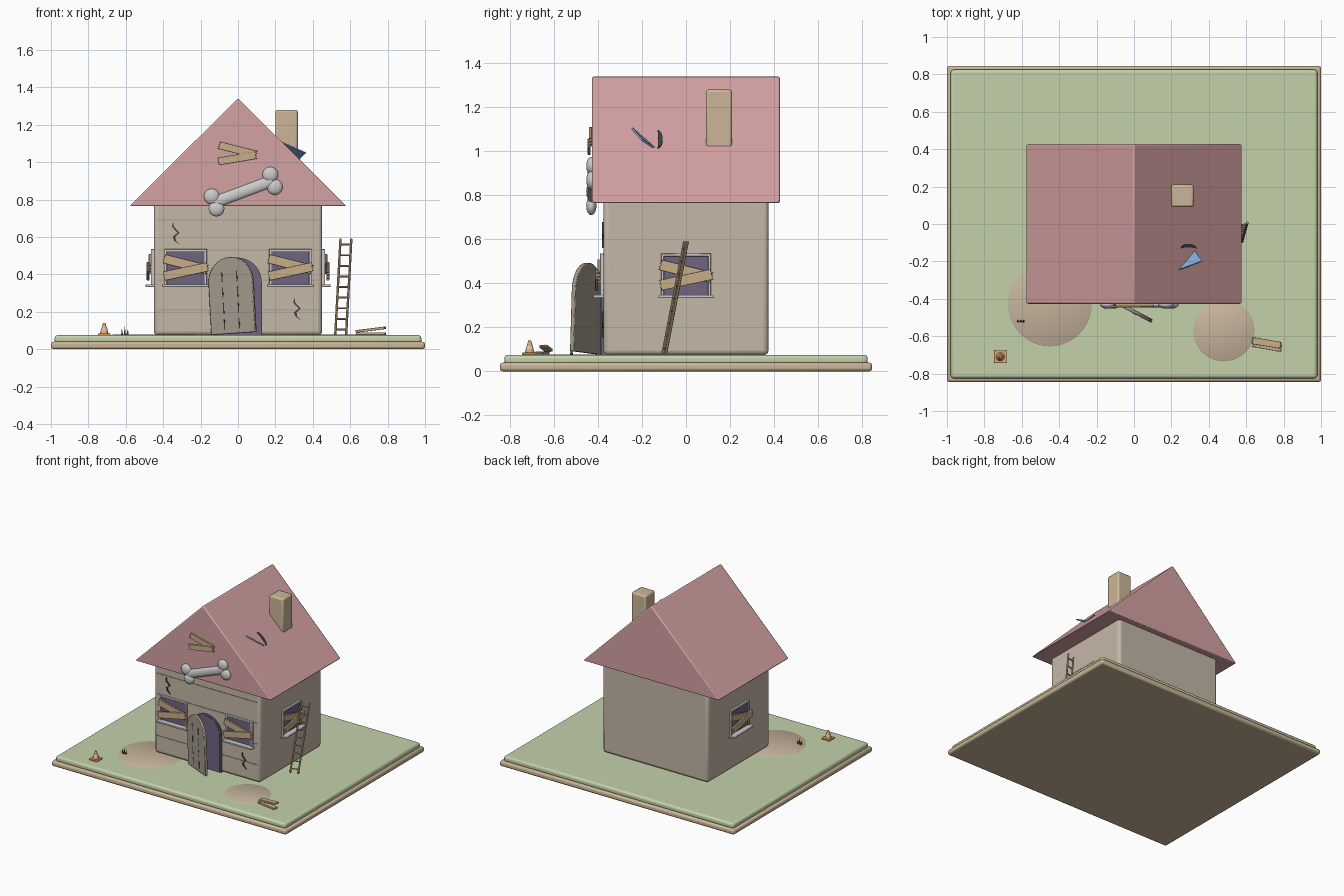
import bpy, bmesh, math
from mathutils import Matrix, Vector

if "Cube" in bpy.data.objects:
    bpy.data.objects.remove(bpy.data.objects["Cube"])

I = Matrix.Identity(4)
T = lambda x, y, z: Matrix.Translation((x, y, z))
R = lambda deg, ax: Matrix.Rotation(math.radians(deg), 4, ax)


def mat(name, r, g, b):
    m = bpy.data.materials.new(name)
    m.diffuse_color = (r, g, b, 1)
    m.use_nodes = True
    m.node_tree.nodes["Principled BSDF"].inputs["Base Color"].default_value = m.diffuse_color
    return m


WALL = mat("plaster", .56, .48, .39)
ROOF = mat("roof_pink", .66, .36, .36)
WOOD = mat("wood", .58, .42, .25)
TAN = mat("tan", .60, .47, .31)
GREEN = mat("grass", .55, .64, .40)
DIRT = mat("dirt", .57, .46, .34)
GLASS = mat("dark_violet", .16, .13, .21)
DARK = mat("dark", .06, .05, .05)
DOOR = mat("door_wood", .38, .33, .27)
BLUE = mat("blue", .22, .40, .70)
ORANGE = mat("orange", .80, .38, .12)
TUFT = mat("tuft", .12, .14, .09)


def finish(name, bm, m=None, M=I, bevel=0, seg=2):
    bmesh.ops.recalc_face_normals(bm, faces=bm.faces)
    me = bpy.data.meshes.new(name)
    bm.to_mesh(me)
    bm.free()
    me.transform(M)
    ob = bpy.data.objects.new(name, me)
    bpy.context.collection.objects.link(ob)
    if m:
        me.materials.append(m)
    if bevel:
        b = ob.modifiers.new("bevel", "BEVEL")
        b.width, b.segments, b.limit_method = bevel, seg, 'ANGLE'
    bpy.context.view_layer.objects.active = ob
    bpy.ops.object.select_all(action='DESELECT')
    ob.select_set(True)
    bpy.ops.object.shade_smooth_by_angle(angle=math.radians(35))
    return ob


def box(name, lo, hi, m=None, M=I, bevel=0, seg=2):
    bm = bmesh.new()
    c = [(a + b) / 2 for a, b in zip(lo, hi)]
    s = [b - a for a, b in zip(lo, hi)]
    bmesh.ops.create_cube(bm, size=1, matrix=T(*c) @ Matrix.Diagonal((*s, 1)))
    return finish(name, bm, m, M, bevel, seg)


def prism(name, pts, y0, y1, m=None, M=I, bevel=0):
    """Outline in the x-z plane, extruded from y0 to y1."""
    bm = bmesh.new()
    f = bm.faces.new([bm.verts.new((x, y0, z)) for x, z in pts])
    g = bmesh.ops.extrude_face_region(bm, geom=[f])
    vs = [v for v in g["geom"] if isinstance(v, bmesh.types.BMVert)]
    bmesh.ops.translate(bm, verts=vs, vec=(0, y1 - y0, 0))
    return finish(name, bm, m, M, bevel)


def cone(name, r1, r2, h, m, M, n=24):
    bm = bmesh.new()
    bmesh.ops.create_cone(bm, cap_ends=True, segments=n, radius1=r1, radius2=r2, depth=h)
    return finish(name, bm, m, M @ T(0, 0, h / 2))


def rod(name, a, b, r, m, n=8):
    a, b = Vector(a), Vector(b)
    q = (b - a).to_track_quat('Z', 'Y').to_matrix().to_4x4()
    return cone(name, r, r, (b - a).length, m, T(*a) @ q, n)


def board(name, p, q, w, M=I, t=.014):
    """Plank from p to q in the x-z plane with saw-cut ends."""
    p, q = Vector(p), Vector(q)
    L, ang = (q - p).length, math.degrees(math.atan2(q.y - p.y, q.x - p.x))
    saw = [(.008 * (i % 2), w * (i / 6 - .5)) for i in range(7)]
    pts = saw + [(L - .008 + 2 * (.004 if i % 2 == 0 else 0), w * (.5 - i / 6)) for i in range(7)]
    return prism(name, pts, -t, 0, WOOD, M @ T(p.x, 0, p.y) @ R(-ang, 'Y'), .002)


def arch(w, h, inset=0, n=20):
    r = w / 2 - inset
    pts = [(w / 2 - r, 0), (w / 2 + r, 0)]
    return pts + [(w / 2 + r * math.cos(math.pi * i / n), h - w / 2 + r * math.sin(math.pi * i / n))
                  for i in range(n + 1)]


# ground
box("base_border", (-1, -.845, 0), (1, .845, .04), TAN, bevel=.013)
box("lawn", (-.98, -.825, .03), (.98, .825, .075), GREEN, bevel=.016, seg=3)
cone("dirt_patch_left", .225, .22, .003, DIRT, T(-.45, -.43, .0745), 40)
cone("dirt_patch_right", .165, .16, .003, DIRT, T(.48, -.57, .0745), 40)

# house body, roof and chimney
box("house_body", (-.45, -.375, .074), (.45, .375, .79), WALL, bevel=.022, seg=3)
prism("roof", [(-.58, .765), (.58, .765), (0, 1.342)], -.427, .427, ROOF, bevel=.008)
box("chimney", (.2, .09, .93), (.32, .21, 1.28), TAN, bevel=.012)
for i in range(4):
    z = .21 + .16 * i
    box(f"siding_line_{i}", (-.43, -.378, z - .003), (.43, -.37, z + .003), DOOR)


# boarded windows
def window(name, M):
    M = M @ T(0, 0, .44)
    box(name + "_glass", (-.105, -.007, -.095), (.105, .01, .09), GLASS, M)
    for s in (-1, 1):
        x = .107 * s
        box(f"{name}_jamb_{s}", (x - .007, -.016, -.1), (x + .007, .01, .095), None, M, .003)
    box(name + "_head", (-.114, -.016, .082), (.114, .01, .096), None, M, .003)
    box(name + "_sill", (-.125, -.045, -.107), (.125, .01, -.093), None, M, .004)
    board(name + "_board_upper", (-.12, .045), (.12, -.015), .048, M @ T(0, -.014, 0))
    board(name + "_board_lower", (-.12, -.05), (.122, .002), .048, M @ T(0, -.024, 0))


window("window_front_left", T(-.28, -.375, 0))
window("window_front_right", T(.28, -.375, 0))
window("window_right", T(.45, 0, 0) @ R(90, 'Z'))
window("window_left", T(-.45, 0, 0) @ R(-90, 'Z'))

# doorway and crooked open door
prism("doorway_frame", arch(.262, .415), -.385, -.37, GLASS, T(-.135, 0, .075))
prism("doorway", arch(.262, .415, .012), -.388, -.37, GLASS, T(-.135, 0, .075))
D = T(-.135, -.385, .076) @ R(-28, 'Z') @ R(-3.5, 'Y')
prism("door", arch(.268, .41), -.02, 0, DOOR, D, .004)
for i, x in enumerate((.085, .175)):
    for k in range(4):
        box(f"door_groove_{i}_{k}", (x - .003, -.0215, .025 + .085 * k),
            (x + .003, -.018, .08 + .085 * k), DARK, D)

# wall cracks
for n, dx, dz in (("left", 0, 0), ("right", .648, -.405)):
    c = [(-.346, .678), (-.348, .655), (-.318, .622), (-.342, .602), (-.336, .58), (-.312, .56)]
    w = [.001, .005, .006, .007, .005, .001]
    pts = [(x + a, z) for (x, z), a in zip(c, w)] + [(x - a, z) for (x, z), a in zip(c[::-1], w[::-1])]
    prism("crack_" + n, pts, -.382, -.372, DARK, T(dx, 0, dz))

# gable boards and bone
board("gable_board_upper", (-.105, 1.092), (.1, 1.04), .04, T(0, -.427, 0))
board("gable_board_lower", (-.11, 1.003), (.1, 1.038), .04, T(0, -.433, 0))
F = T(0, -.43, 0) @ Matrix.Diagonal((1, .55, 1, 1))
bm = bmesh.new()
for x, z in ((-.14, .816), (-.115, .752), (.173, .933), (.197, .867)):
    bmesh.ops.create_uvsphere(bm, u_segments=24, v_segments=14, radius=.042, matrix=T(x, 0, z))
finish("bone_ends", bm, None, F)
shaft = rod("bone_shaft", (-.125, 0, .785), (.183, 0, .9), .031, None, 24)
shaft.data.transform(F)

# torn shingle and hole on the right roof slope
bm = bmesh.new()
tri = [Vector(p) for p in ((.24, -.245, 1.104), (.325, -.145, 1.016), (.362, -.2, 1.05))]
nrm = (tri[1] - tri[0]).cross(tri[2] - tri[0]).normalized() * .008
lo, hi = [[bm.verts.new(p + nrm * k) for p in tri] for k in (-.5, .5)]
bm.faces.new(lo)
bm.faces.new(hi)
for i in range(3):
    bm.faces.new((lo[i], lo[i - 1], hi[i - 1], hi[i]))
finish("torn_shingle", bm, BLUE)
cres = [(.057 * math.cos(math.pi * i / 12), .024 * math.sin(math.pi * i / 12)) for i in range(13)]
cres += [(-.057 * math.cos(math.pi * i / 12), .004 * math.sin(math.pi * i / 12)) for i in range(1, 12)]
prism("roof_gash", cres, -.006, .004, DARK, T(.29, -.13, 1.052) @ R(45, 'Y') @ R(-90, 'X'))

# ladder leaning on the right wall
up = Vector((.028, .1, .515))
foot = Vector((.52, -.107, .075))
across = Vector((.058, .014, 0))
rod("ladder_rail_left", foot, foot + up, .0065, WOOD)
rod("ladder_rail_right", foot + across, foot + across + up, .0065, WOOD)
for i in range(9):
    p = foot + up * (.06 + i * .11)
    rod(f"ladder_rung_{i}", p, p + across, .005, WOOD)

# traffic cone
C = T(-.715, -.71, .075)
box("cone_foot", (-.034, -.034, 0), (.034, .034, .01), ORANGE, C, .003)
cone("cone_body", .023, .006, .058, ORANGE, C @ T(0, 0, .008))
cone("cone_band", .019, .0145, .014, None, C @ T(0, 0, .026))

# dry grass tuft
for i, (dx, tilt, h) in enumerate(((-.014, -14, .034), (0, 0, .047), (.014, 14, .034))):
    cone(f"grass_blade_{i}", .007, .0005, h, TUFT, T(-.605 + dx, -.52, .074) @ R(tilt * .3, 'Y'), 6)

# loose planks on the lawn
board("loose_plank_low", (.632, .012), (.79, -.016), .036, T(0, -.65, .076) @ R(-90, 'X') @ R(180, 'X') @ Matrix.Scale(-1, 4, (0, 1, 0)) @ Matrix.Scale(-1, 4, (0, 0, 1)))
board("loose_plank_top", (.63, .032), (.79, .006), .036,
      T(0, -.655, .098) @ T(.71, 0, 0) @ R(-7, 'Y') @ T(-.71, 0, 0) @ R(-90, 'X'))
